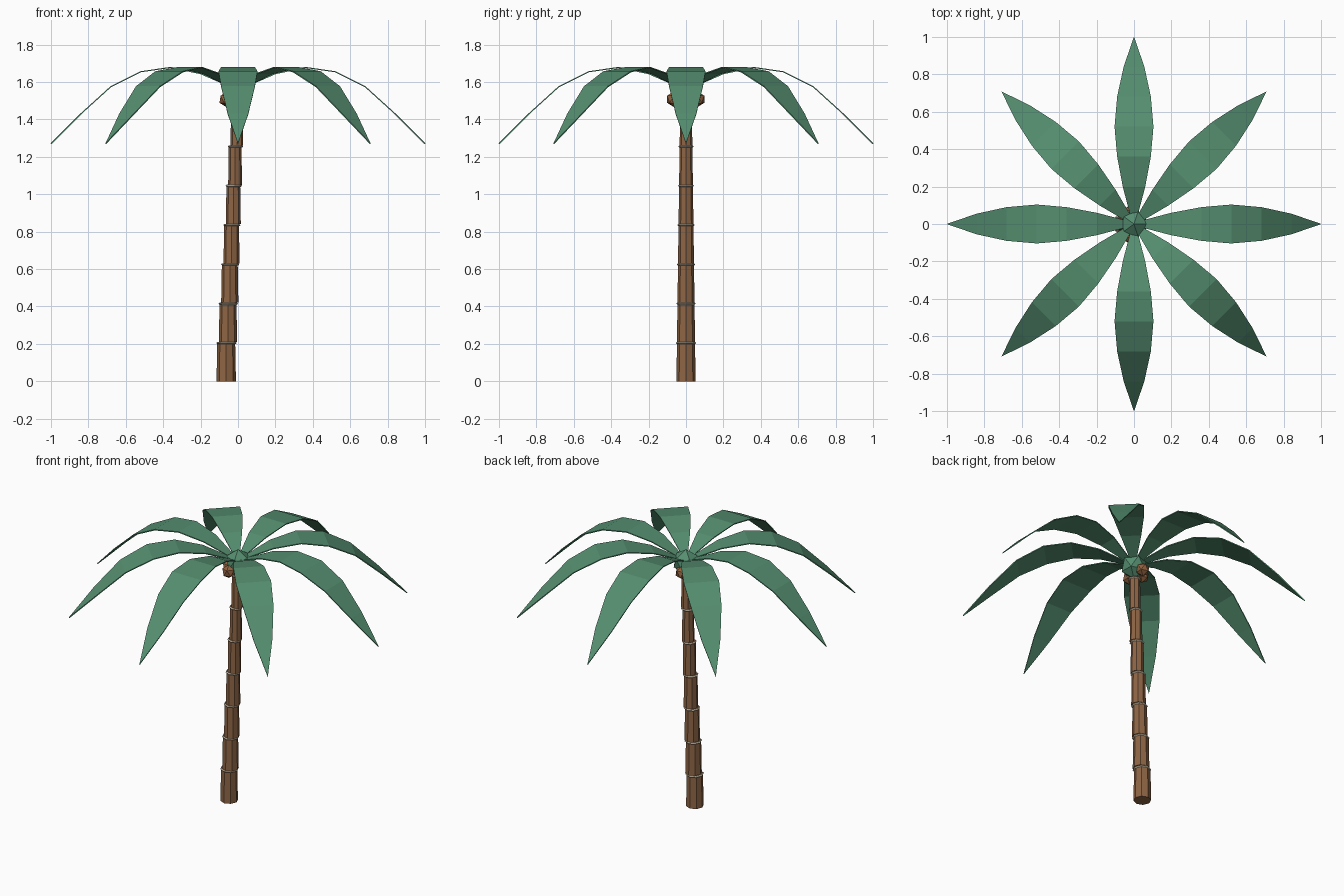
import bpy, bmesh, math
from mathutils import Matrix

if "Cube" in bpy.data.objects:
    bpy.data.objects.remove(bpy.data.objects["Cube"])


def material(name, rgb):
    m = bpy.data.materials.new(name)
    m.diffuse_color = (*rgb, 1)
    m.use_nodes = True
    m.node_tree.nodes["Principled BSDF"].inputs["Base Color"].default_value = m.diffuse_color
    return m


BARK = material("bark", (0.27, 0.13, 0.06))
RING = material("ring", (0.55, 0.48, 0.36))
LEAF = material("leaf", (0.09, 0.27, 0.16))
NUT = material("nut", (0.28, 0.12, 0.05))


def finish(name, mat):
    ob = bpy.context.object
    ob.name = name
    ob.data.materials.append(mat)
    return ob


def ball(name, radius, loc, mat):
    bpy.ops.mesh.primitive_ico_sphere_add(subdivisions=1, radius=radius, location=loc)
    return finish(name, mat)


# Trunk: seven stepped, tapering sections leaning slightly, a ring on each joint
SEG = 0.21
for i in range(7):
    x, r = -0.063 + 0.0095 * i, 0.052 - 0.003 * i
    bpy.ops.mesh.primitive_cone_add(vertices=8, radius1=r, radius2=r * 0.92, depth=SEG,
                                    location=(x, 0, SEG * (i + 0.5)))
    finish(f"trunk_section_{i + 1}", BARK)
    bpy.ops.mesh.primitive_torus_add(major_segments=8, minor_segments=4,
                                     major_radius=r * 0.94, minor_radius=0.006,
                                     location=(x + 0.002, 0, SEG * (i + 1) - 0.005))
    finish(f"trunk_ring_{i + 1}", RING)

# Crown and coconuts
ball("crown", 0.08, (0, 0, 1.55), LEAF)
for i, (x, y) in enumerate([(-0.062, 0.0), (-0.015, 0.062), (-0.02, -0.065)]):
    ball(f"coconut_{i + 1}", 0.042, (x, y, 1.508), NUT)

# Fronds: arched flat blades, (distance, height, half width)
BLADE = [(0.04, 1.575, 0.018), (0.2, 1.645, 0.06), (0.36, 1.678, 0.09), (0.52, 1.655, 0.104),
         (0.68, 1.575, 0.09), (0.84, 1.43, 0.055), (1.0, 1.27, 0.0)]
for k in range(8):
    bm = bmesh.new()
    rows = [[bm.verts.new((d, s * w, z)) for s in ((-1, 1) if w else (0,))]
            for d, z, w in BLADE]
    for a, b in zip(rows, rows[1:]):
        bm.faces.new([a[0], *b, a[1]])
    bm.transform(Matrix.Rotation(k * math.pi / 4, 4, "Z"))
    me = bpy.data.meshes.new("frond")
    bm.to_mesh(me)
    bm.free()
    me.materials.append(LEAF)
    ob = bpy.data.objects.new(f"frond_{k + 1}", me)
    bpy.context.collection.objects.link(ob)
    mod = ob.modifiers.new("thickness", "SOLIDIFY")
    mod.thickness, mod.offset = 0.006, 0
